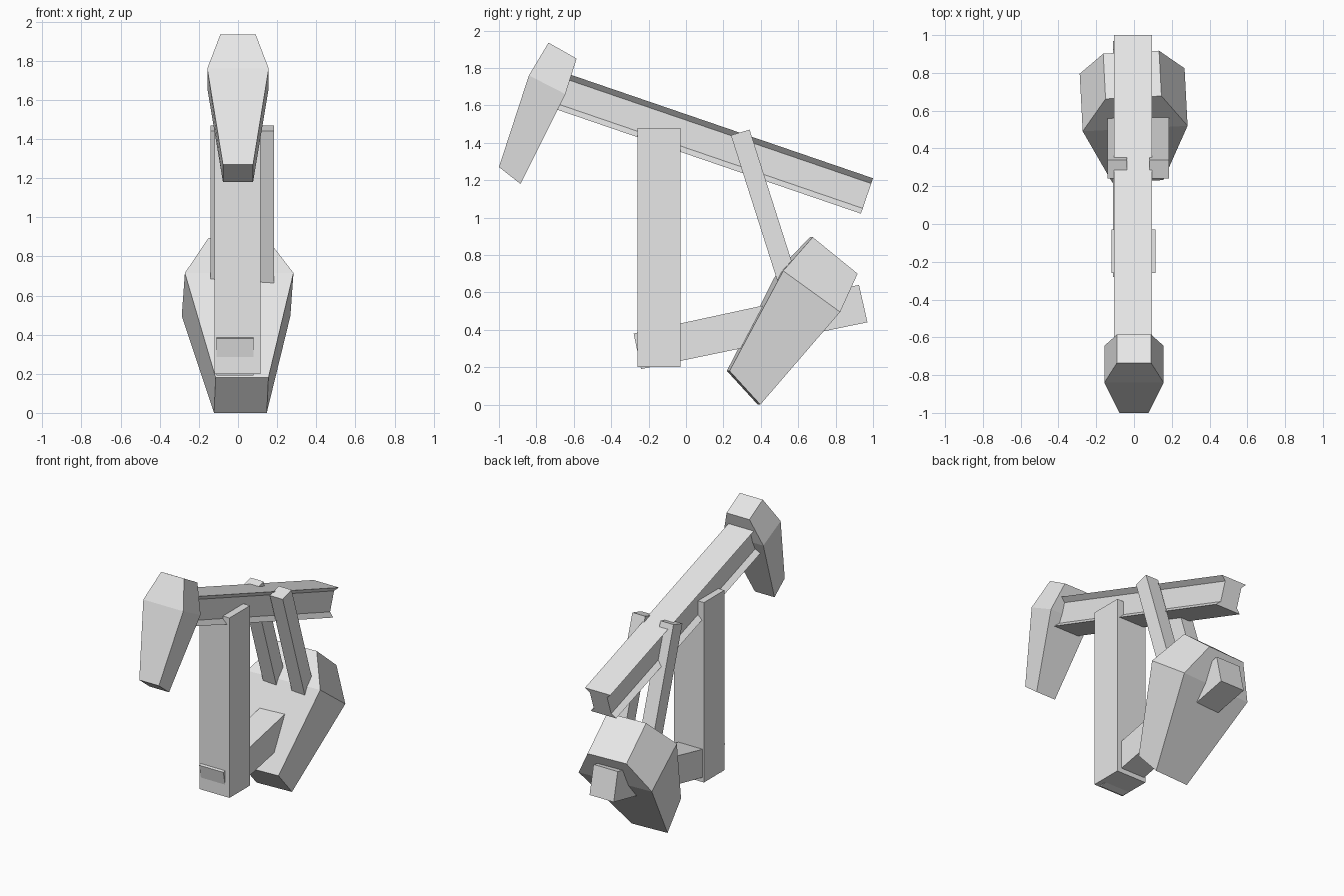
import bpy, math
from mathutils import Matrix, Vector

cube = bpy.data.objects.get("Cube")
if cube:
    bpy.data.objects.remove(cube, do_unlink=True)

grey = bpy.data.materials.new("light_grey")
grey.use_nodes = True
grey.diffuse_color = (0.8, 0.8, 0.8, 1)
grey.node_tree.nodes["Principled BSDF"].inputs["Base Color"].default_value = (0.8, 0.8, 0.8, 1)


def loft(name, rings, matrix=Matrix()):
    """Closed solid through rings of points that share one point count."""
    n = len(rings[0])
    verts = [matrix @ Vector(p) for ring in rings for p in ring]
    faces = [tuple(reversed(range(n))), tuple(range(len(verts) - n, len(verts)))]
    for r in range(len(rings) - 1):
        for i in range(n):
            j = (i + 1) % n
            faces.append((r * n + i, r * n + j, (r + 1) * n + j, (r + 1) * n + i))
    mesh = bpy.data.meshes.new(name)
    mesh.from_pydata(verts, [], faces)
    mesh.materials.append(grey)
    obj = bpy.data.objects.new(name, mesh)
    bpy.context.collection.objects.link(obj)
    return obj


def plank(name, x0, x1, side):
    """Side outline in (y, z) given width from x0 to x1; outline runs counterclockwise seen from +x."""
    return loft(name, [[(x, y, z) for y, z in side] for x in (x0, x1)])


def block(name, sections, matrix=Matrix()):
    """Tapered block, bottom to top: half width, front edge (y, z), back edge (y, z)."""
    rings = [[(-w, *f), (w, *f), (w, *b), (-w, *b)] for w, f, b in sections]
    return loft(name, rings, matrix)


# Upright post and the sloping base bar through its foot
plank("post", -0.12, 0.115, [(-0.26, 0.2), (-0.03, 0.2), (-0.03, 1.48), (-0.26, 1.48)])
plank("base_bar", -0.11, 0.08, [(-0.24, 0.19), (0.97, 0.44), (0.925, 0.64), (-0.28, 0.38)])

# Walking beam with a waisted section, tilted down to the back
half = [(0.1, 0), (0.068, -0.03), (0.068, -0.17), (0.1, -0.2)]
section = [(-x, z) for x, z in half] + [(x, z) for x, z in reversed(half)]
tilt = Matrix.Translation((-0.005, 1, 1.21)) @ Matrix.Rotation(math.radians(-18.9), 4, "X")
loft("walking_beam", [[(x, y, z) for x, z in reversed(section)] for y in (0, -1.78)], tilt)

# Head at the front end of the beam
block("beam_head", [
    (0.077, (-1.0, 1.27), (-0.885, 1.18)),
    (0.157, (-0.84, 1.76), (-0.645, 1.66)),
    (0.09, (-0.735, 1.935), (-0.585, 1.85)),
])

# Counterweight, turned slightly about the vertical
pivot = Matrix.Translation((0, 0.62, 0))
turn = pivot @ Matrix.Rotation(math.radians(3), 4, "Z") @ pivot.inverted()
block("counterweight", [
    (0.135, (0.225, 0.18), (0.39, 0.0)),
    (0.278, (0.505, 0.715), (0.81, 0.495)),
    (0.148, (0.67, 0.895), (0.91, 0.70)),
], turn)

# Pair of connecting arms from beam to counterweight
for name, x0, x1 in (("right_arm", -0.14, -0.037), ("left_arm", 0.083, 0.184)):
    plank(name, x0, x1, [(0.24, 1.44), (0.505, 0.61), (0.605, 0.64), (0.34, 1.47)])
